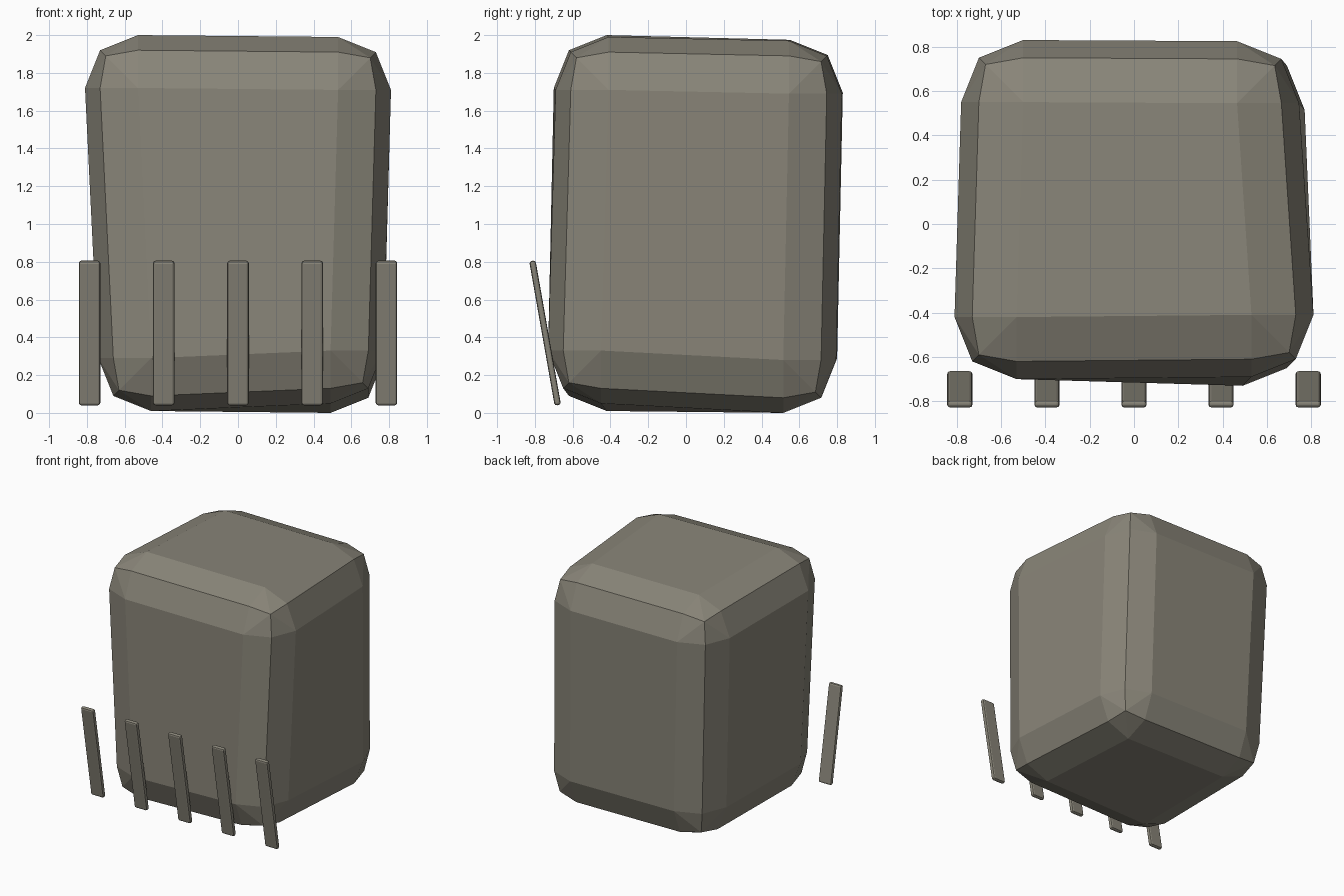
import bpy, bmesh, math
from mathutils import Vector

cube = bpy.data.objects.get("Cube")
if cube:
    bpy.data.objects.remove(cube, do_unlink=True)

stone = bpy.data.materials.new("warm_grey_stone")
stone.use_nodes = True
colour = (0.25, 0.235, 0.19, 1)
stone.diffuse_color = colour
stone.node_tree.nodes["Principled BSDF"].inputs["Base Color"].default_value = colour


def add_object(name, bm):
    mesh = bpy.data.meshes.new(name)
    bm.to_mesh(mesh)
    bm.free()
    mesh.materials.append(stone)
    obj = bpy.data.objects.new(name, mesh)
    bpy.context.collection.objects.link(obj)
    return obj


# Irregular block: eight outer corners, each cut back in two soft steps
corners = [
    (-0.81, -0.70, 2.0), (0.81, -0.69, 1.99),
    (-0.78, 0.83, 1.975), (0.745, 0.825, 1.97),
    (-0.74, -0.70, 0.01), (0.77, -0.73, 0.05),
    (-0.73, 0.80, 0.01), (0.77, 0.795, 0.0),
]
wide, ridge, tip = 0.28, 0.08, 0.11
cuts = [(tip, tip, tip)]
for axis in range(3):
    face_cut = [wide] * 3
    face_cut[axis] = 0
    edge_cut = [ridge] * 3
    edge_cut[axis] = wide
    cuts += [face_cut, edge_cut]

bm = bmesh.new()
middle = Vector((0, 0, 1))
for corner in corners:
    for cut in cuts:
        bm.verts.new([c - math.copysign(d, c - m)
                      for c, d, m in zip(corner, cut, middle)])
bmesh.ops.convex_hull(bm, input=bm.verts[:])
bmesh.ops.join_triangles(bm, faces=bm.faces[:],
                         angle_face_threshold=math.radians(8),
                         angle_shape_threshold=math.radians(60))
bmesh.ops.recalc_face_normals(bm, faces=bm.faces[:])
add_object("stone_block", bm)

# Row of thin slats leaning forward in front of the block
for i in range(5):
    bm = bmesh.new()
    bmesh.ops.create_cube(bm, size=1)
    bmesh.ops.scale(bm, vec=(0.114, 0.034, 0.776), verts=bm.verts[:])
    bmesh.ops.bevel(bm, geom=bm.edges[:], offset=0.013, segments=2,
                    profile=0.5, affect='EDGES')
    slat = add_object(f"slat_{i + 1}", bm)
    slat.location = ((i - 2) * 0.393, -0.746, 0.423)
    slat.rotation_euler.x = math.radians(10)
